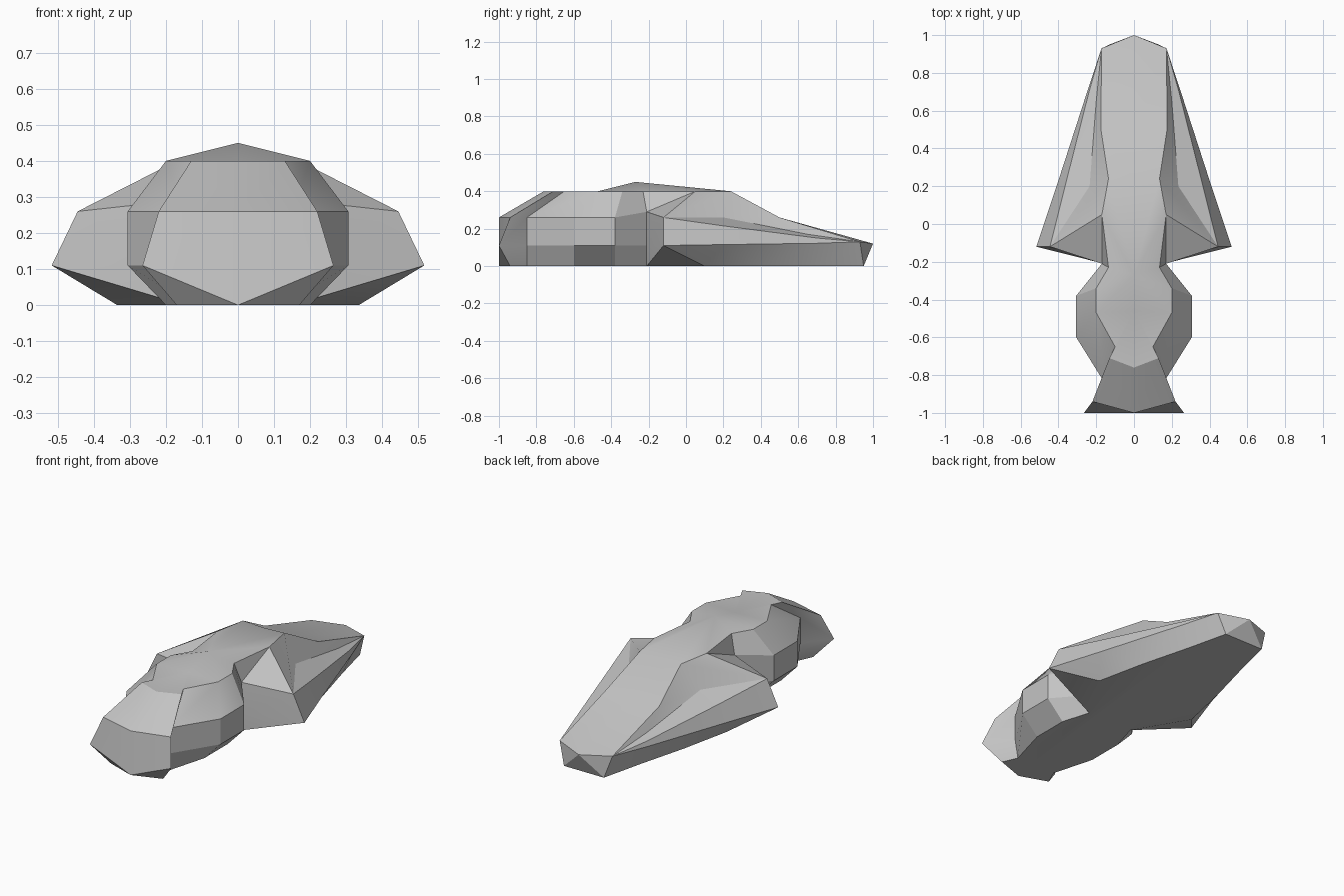
import bpy, bmesh, math

default_cube = bpy.data.objects.get("Cube")
if default_cube:
    bpy.data.objects.remove(default_cube, do_unlink=True)

# Single grey material
grey = bpy.data.materials.new("plain_grey")
grey.use_nodes = True
colour = (0.55, 0.55, 0.55, 1)
grey.diffuse_color = colour
grey.node_tree.nodes["Principled BSDF"].inputs["Base Color"].default_value = colour

# Heights of the five outline levels: floor, low edge, wing ridge, crease, top
nose = (0, 0, .26, .26, .4)
body = (0, .11, .26, .26, .4)
waist = (0, .11, .29, .29, .4)
wing = (0, .115, .215, .26, .4)
aft = (0, .122, .15, .17, .26)
tail = (0, .13, .13, .13, .13)
tip = (0, .12, .12, .12, .12)


def station(levels, floor, low, ridge, top, crease=None):
    """Points of one cross-section; the crease joins the ridge unless given."""
    outline = (floor, low, ridge, crease or ridge, top)
    return [(x, y, z) for z, (x, y) in zip(levels, outline)]


# Left-hand outline from nose to tail
stations = [
    station(nose, (0, -1), (0, -1), (0, -1), (0, -.76)),                # nose
    station(body, (.17, -.94), (.265, -1), (.22, -.94), (.13, -.71)),   # cheek
    station(body, (.13, -.85), (.15, -.85), (.15, -.85), (.1, -.65)),   # neck
    station(body, (.2, -.6), (.306, -.6), (.306, -.6), (.2, -.47)),     # chest front
    station(body, (.2, -.38), (.306, -.38), (.306, -.38), (.2, -.34)),  # chest back
    station(waist, (.15, -.21), (.16, -.21), (.17, -.21), (.135, -.23)),
    station(body, (.335, .1), (.517, -.12), (.445, -.12), (.17, .05)),  # wing tip
    station(wing, (.27, .4), (.41, .2), (.365, .2), (.135, .24), (.235, .2)),
    station(aft, (.19, .7), (.248, .7), (.238, .7), (.175, .5), (.2, .65)),
    station(tail, (.13, .95), (.172, .93), (.172, .93), (.172, .93)),
    station(tip, (0, .95), (0, 1), (0, 1), (0, 1)),
]

bm = bmesh.new()
columns = [[bm.verts.new(point) for point in points] for points in stations]

# Side walls
for near, far in zip(columns, columns[1:]):
    for k in range(len(body) - 1):
        bm.faces.new((near[k], far[k], far[k + 1], near[k + 1]))

# Folds under the wing, at the wing root and on the tail end
for a, b in ((columns[5][0], columns[6][1]),
             (columns[5][3], columns[6][4]),
             (columns[9][0], columns[10][1])):
    bmesh.ops.connect_verts(bm, verts=[a, b])

# Flat underside
bm.faces.new([column[0] for column in columns])

# Roof: flat brow, raised peak fan, sloping tail deck
rim = [column[-1] for column in columns]
brow = bm.verts.new((0, -.46, .4))
peak = bm.verts.new((0, -.27, .45))
deck = bm.verts.new((0, .23, .4))
deck_low = bm.verts.new((0, .5, .26))
bm.faces.new(rim[:4] + [brow])
fan = [brow] + rim[3:8] + [deck]
for a, b in zip(fan, fan[1:]):
    bm.faces.new((peak, a, b))
bm.faces.new((deck, rim[7], rim[8], deck_low))
bm.faces.new((deck_low, rim[8], rim[9], rim[10]))

# Mirror to the other side and tidy
bmesh.ops.remove_doubles(bm, verts=bm.verts[:], dist=0.0005)
bmesh.ops.mirror(bm, geom=bm.verts[:] + bm.edges[:] + bm.faces[:],
                 axis='X', merge_dist=0.0005)
bmesh.ops.remove_doubles(bm, verts=bm.verts[:], dist=0.0005)
bmesh.ops.recalc_face_normals(bm, faces=bm.faces[:])

mesh = bpy.data.meshes.new("hull")
bm.to_mesh(mesh)
bm.free()
mesh.materials.append(grey)
hull = bpy.data.objects.new("hull", mesh)
bpy.context.collection.objects.link(hull)

bpy.ops.object.select_all(action='DESELECT')
hull.select_set(True)
bpy.context.view_layer.objects.active = hull
bpy.ops.object.shade_smooth_by_angle(angle=math.radians(25))
